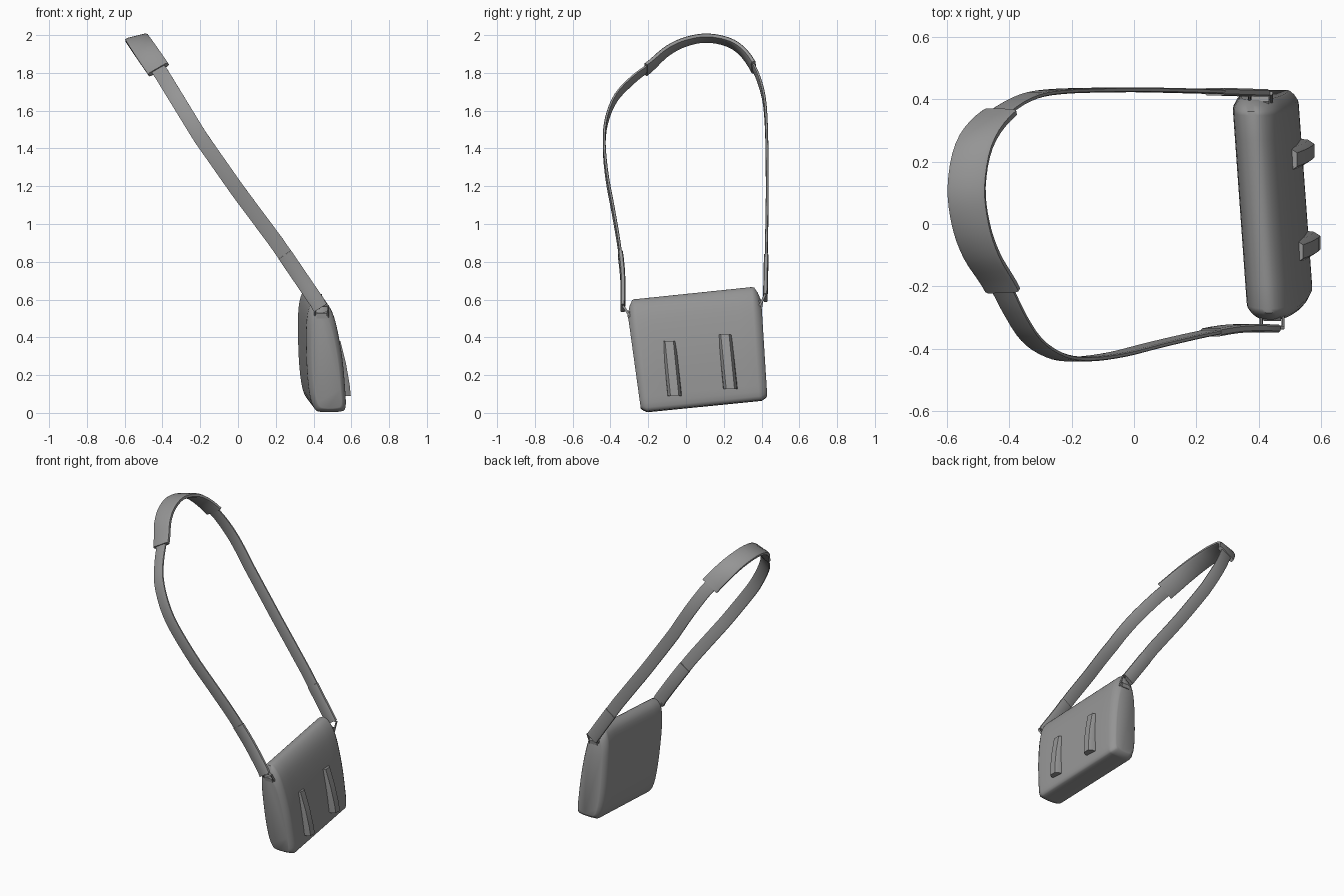
import bpy, bmesh, math
from mathutils import Vector

if "Cube" in bpy.data.objects:
    bpy.data.objects.remove(bpy.data.objects["Cube"])

fabric = bpy.data.materials.new("grey_fabric")
fabric.diffuse_color = (0.3, 0.3, 0.3, 1)
fabric.use_nodes = True
fabric.node_tree.nodes["Principled BSDF"].inputs["Base Color"].default_value = fabric.diffuse_color


def catmull(pts, n, closed=False):
    """Smooth samples through a list of points."""
    pts = [Vector(p) for p in pts]
    m, out = len(pts), []
    for i in range(m if closed else m - 1):
        if closed:
            a, b, c, d = (pts[(i + k) % m] for k in (-1, 0, 1, 2))
        else:
            a, b, c, d = (pts[min(max(i + k, 0), m - 1)] for k in (-1, 0, 1, 2))
        for j in range(n):
            t = j / n
            out.append(0.5 * (2 * b + (c - a) * t + (2 * a - 5 * b + 4 * c - d) * t * t
                              + (3 * b - a - 3 * c + d) * t ** 3))
    if not closed:
        out.append(pts[-1])
    return out


def loft(name, rings, angle=40, closed=False):
    """Skin a series of equal rings, capping the ends unless closed."""
    bm = bmesh.new()
    rows = [[bm.verts.new(p) for p in r] for r in rings]
    n = len(rows[0])
    pairs = list(zip(rows, rows[1:])) + ([(rows[-1], rows[0])] if closed else [])
    for a, b in pairs:
        for i in range(n):
            j = (i + 1) % n
            bm.faces.new((a[i], a[j], b[j], b[i]))
    if not closed:
        bm.faces.new(rows[0])
        bm.faces.new(rows[-1])
    bmesh.ops.recalc_face_normals(bm, faces=bm.faces)
    me = bpy.data.meshes.new(name)
    bm.to_mesh(me)
    bm.free()
    me.materials.append(fabric)
    ob = bpy.data.objects.new(name, me)
    bpy.context.collection.objects.link(ob)
    bpy.ops.object.select_all(action='DESELECT')
    ob.select_set(True)
    bpy.context.view_layer.objects.active = ob
    bpy.ops.object.shade_smooth_by_angle(angle=math.radians(angle))
    return ob


# Bag body: a soft side profile (x, height fraction) swept along the leaning body
profile = catmull([(0.44, 0.0), (0.54, 0.003), (0.57, 0.04), (0.568, 0.2), (0.555, 0.45),
                   (0.533, 0.68), (0.508, 0.85), (0.478, 0.95), (0.44, 1.0), (0.40, 0.98),
                   (0.375, 0.91), (0.362, 0.75), (0.365, 0.4), (0.38, 0.15), (0.405, 0.03)],
                  3, True)


def body_point(x, v, t):
    y = (-0.205 - 0.08 * v) * (1 - t) + (0.40 - 0.04 * v) * t
    z = (0.005 + 0.595 * v) * (1 - t) + (0.065 + 0.602 * v) * t
    return Vector((x - 0.045 * t, y, z))


def body_ring(t, sx, v0, sv):
    ring = []
    for x, v in profile:
        centre = 0.482 - 0.035 * v
        ring.append(body_point(centre + (x - centre) * sx, v0 + sv * v, t))
    return ring


ends = [(0.052, 0.70, 0.04, 0.83), (0.046, 0.77, 0.03, 0.86),
        (0.028, 0.88, 0.015, 0.93), (0.0, 0.985, 0.0, 0.995)]
sections = [(-e, s, v0, sv) for e, s, v0, sv in ends]
sections += [(0.02 + 0.12 * i, 1, 0, 1) for i in range(9)]
sections += [(1 + e, s, v0, sv) for e, s, v0, sv in reversed(ends)]
loft("bag_body", [body_ring(*s) for s in sections], 45)

# Two tapered closure tabs low on the flap
for k, (yc, out) in enumerate([(-0.06, 0.597), (0.235, 0.578)]):
    z0 = 0.09 + 0.12 * (yc + 0.06)
    rings = []
    for z, x in [(z0, out), (z0 + 0.06, out - 0.006), (z0 + 0.17, out - 0.025), (z0 + 0.29, out - 0.055)]:
        yy = yc - 0.1 * (z - z0)
        rings.append([(x - 0.06, yy - 0.04, z), (x - 0.02, yy - 0.035, z), (x, yy - 0.022, z),
                      (x, yy + 0.022, z), (x - 0.02, yy + 0.035, z), (x - 0.06, yy + 0.04, z)])
    loft("closure_tab_%d" % (k + 1), rings, 35)

# Shoulder strap: path in (y, z), leaning sideways with height
LEAN = [(0.50, 0.458), (0.57, 0.43), (0.9, 0.205), (1.175, 0.0), (1.46, -0.2),
        (1.795, -0.405), (1.985, -0.537), (2.1, -0.6)]


def lean_x(z):
    for (za, xa), (zb, xb) in zip(LEAN, LEAN[1:]):
        if z <= zb:
            return xa + (xb - xa) * (z - za) / (zb - za)
    return LEAN[-1][1]


path = catmull([(-0.335, 0.555), (-0.335, 0.72), (-0.353, 0.88), (-0.385, 1.07), (-0.418, 1.25),
                (-0.433, 1.42), (-0.42, 1.55), (-0.37, 1.67), (-0.28, 1.765), (-0.19, 1.835),
                (-0.10, 1.915), (0.0, 1.965), (0.12, 1.984), (0.25, 1.95), (0.34, 1.86),
                (0.40, 1.72), (0.424, 1.55), (0.43, 1.2), (0.426, 0.9), (0.42, 0.61)], 4)
centre_line = [Vector((lean_x(z), y, z)) for y, z in path]


def ribbon(name, first, last, width, thick):
    rings = []
    for i in range(first, last + 1):
        p = centre_line[i]
        tan = (centre_line[min(i + 1, len(centre_line) - 1)] - centre_line[max(i - 1, 0)]).normalized()
        twist = min(max((p.z - 1.75) / 0.23, 0), 1)     # flattens out over the shoulder
        side = Vector((0.82 + 0.15 * twist, 0, 0.572 - 0.33 * twist))
        side = (side - tan * side.dot(tan) * 0.5).normalized()
        nor = tan.cross(side).normalized()
        w, h = side * width / 2, nor * thick / 2
        rings.append([p - w - h * 0.6, p - w * 0.8 - h, p + w * 0.8 - h, p + w - h * 0.6,
                      p + w + h * 0.6, p + w * 0.8 + h, p - w * 0.8 + h, p - w + h * 0.6])
    return loft(name, rings, 50)


ribbon("shoulder_strap", 0, len(centre_line) - 1, 0.078, 0.015)
ribbon("shoulder_pad", 35, 57, 0.122, 0.026)
# Doubled strap ends where the webbing folds back
ribbon("front_strap_fold", 0, 7, 0.08, 0.026)
ribbon("back_strap_fold", len(centre_line) - 4, len(centre_line) - 1, 0.08, 0.024)


# Strap rings and the loops that hold them to the bag ends
def bar_loop(name, corners, radius):
    corners = [Vector(c) for c in corners]
    mid = sum(corners, Vector()) / len(corners)
    axis = (corners[1] - corners[0]).cross(corners[2] - corners[1]).normalized()
    rings = []
    for c in corners:
        outward = (c - mid).normalized()
        rings.append([c + (outward * math.cos(a) + axis * math.sin(a)) * radius
                      for a in [math.tau * i / 6 for i in range(6)]])
    loft(name, rings, 50, True)


for name, y_bag, y_strap, z, xc in [("front", -0.295, -0.332, 0.53, 0.443),
                                    ("back", 0.392, 0.418, 0.59, 0.405)]:
    bar_loop(name + "_ring", [(xc - 0.035, y_bag, z - 0.02), (xc + 0.035, y_bag, z - 0.02),
                              (xc + 0.035, y_strap, z + 0.035), (xc - 0.035, y_strap, z + 0.035)], 0.007)
    d = 0.008 if y_strap > y_bag else -0.008
    loft(name + "_ring_loop",
         [[(x, y_bag - 2 * d, z - 0.04), (x, y_bag + 1.5 * d, z - 0.03),
           (x, y_bag + 2 * d, z - 0.005), (x, y_bag, z + 0.008), (x, y_bag - 3 * d, z - 0.005)]
          for x in (xc - 0.028, xc + 0.028)], 40)
